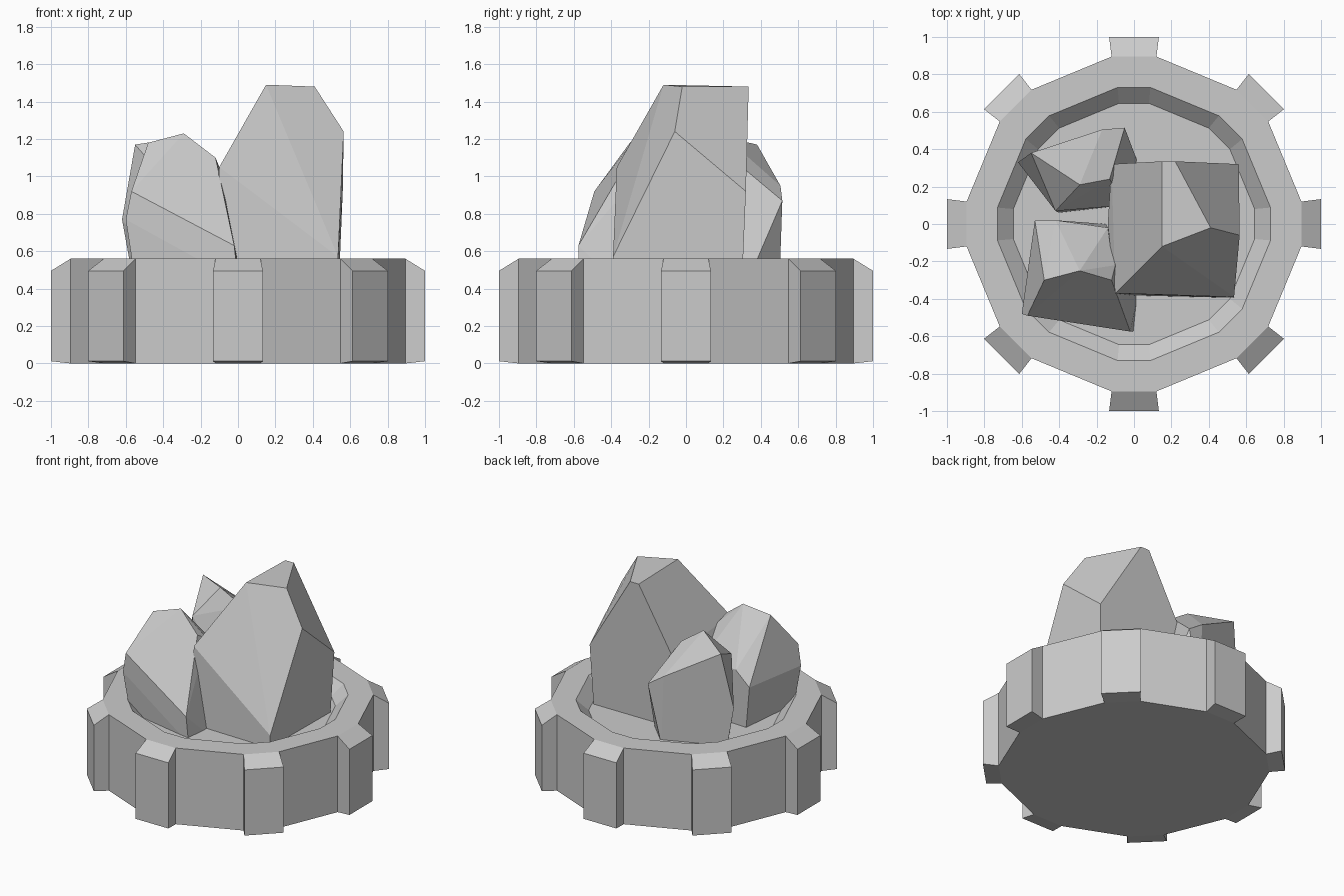
import bpy, bmesh, math
from mathutils import Vector

if "Cube" in bpy.data.objects:
    bpy.data.objects.remove(bpy.data.objects["Cube"])


def finish(name, bm):
    bmesh.ops.recalc_face_normals(bm, faces=bm.faces[:])
    mesh = bpy.data.meshes.new(name)
    bm.to_mesh(mesh)
    bm.free()
    obj = bpy.data.objects.new(name, mesh)
    bpy.context.collection.objects.link(obj)
    return obj


def loop(bm, dist, half, z):
    """Eight pairs of points, one pair per tooth direction."""
    out = []
    for k in range(8):
        a = math.radians(45 * k)
        d, t = Vector((math.cos(a), math.sin(a), 0)), Vector((-math.sin(a), math.cos(a), 0))
        for s in (-1, 1):
            out.append(bm.verts.new(d * dist + t * half * s + Vector((0, 0, z))))
    return out


# Sixteen-sided base with a sunken basin and eight teeth
bm = bmesh.new()
bottom = loop(bm, 0.895, 0.12, 0)
top = loop(bm, 0.895, 0.12, 0.56)
rim = loop(bm, 0.73, 0.088, 0.56)
floor = loop(bm, 0.645, 0.08, 0.48)
tooth_low = loop(bm, 1.0, 0.133, 0.012)
tooth_high = loop(bm, 1.0, 0.133, 0.495)
bm.faces.new(bottom)
bm.faces.new(floor)
for i in range(16):
    j = (i + 1) % 16
    for a, b in ((top, rim), (rim, floor)):
        bm.faces.new((a[i], a[j], b[j], b[i]))
    if i % 2:
        bm.faces.new((bottom[i], bottom[j], top[j], top[i]))
    else:
        for a, b in ((bottom, tooth_low), (tooth_low, tooth_high), (tooth_high, top)):
            bm.faces.new((a[i], a[j], b[j], b[i]))
        for k in (i, j):
            bm.faces.new((bottom[k], tooth_low[k], tooth_high[k], top[k]))
finish("toothed_base", bm)


# Faceted rocks, each the convex hull of its corners
def rock(name, corners, foot):
    bm = bmesh.new()
    for p in corners + [(x, y, 0.44) for x, y in foot]:
        bm.verts.new(p)
    res = bmesh.ops.convex_hull(bm, input=bm.verts[:])
    loose = {g for g in res["geom_interior"] + res["geom_unused"] if isinstance(g, bmesh.types.BMVert)}
    bmesh.ops.delete(bm, geom=list(loose), context='VERTS')
    bmesh.ops.dissolve_limit(bm, angle_limit=math.radians(4), verts=bm.verts[:], edges=bm.edges[:])
    finish(name, bm)


rock("tall_rock",
     [(0.15, -0.12, 1.49), (0.41, -0.02, 1.48), (0.22, 0.335, 1.48), (0.15, 0.335, 1.48),
      (0.565, -0.06, 1.24), (0.56, 0.32, 0.92), (-0.10, -0.37, 1.05), (-0.12, 0.32, 1.0),
      (-0.14, 0.0, 0.95), (0.535, -0.39, 0.57)],
     [(0.53, -0.395), (0.54, 0.30), (-0.10, 0.30), (-0.12, -0.38)])

rock("front_rock",
     [(-0.48, -0.30, 1.18), (-0.29, -0.25, 1.23), (-0.12, -0.30, 1.10), (-0.10, -0.22, 1.05),
      (-0.57, -0.49, 0.92), (-0.60, -0.48, 0.77), (-0.02, -0.575, 0.63),
      (-0.53, 0.02, 0.78), (-0.42, 0.02, 0.88), (-0.14, -0.02, 0.9)],
     [(-0.55, -0.46), (0.0, -0.575), (0.02, -0.38), (-0.15, 0.0), (-0.50, 0.02)])

rock("back_rock",
     [(-0.55, 0.38, 1.17), (-0.29, 0.21, 1.21), (-0.13, 0.24, 1.10), (-0.42, 0.07, 1.02),
      (-0.17, 0.505, 0.95), (-0.05, 0.515, 0.87), (-0.62, 0.33, 0.77)],
     [(-0.56, 0.33), (-0.15, 0.50), (0.02, 0.33), (-0.05, 0.1), (-0.40, 0.06)])
